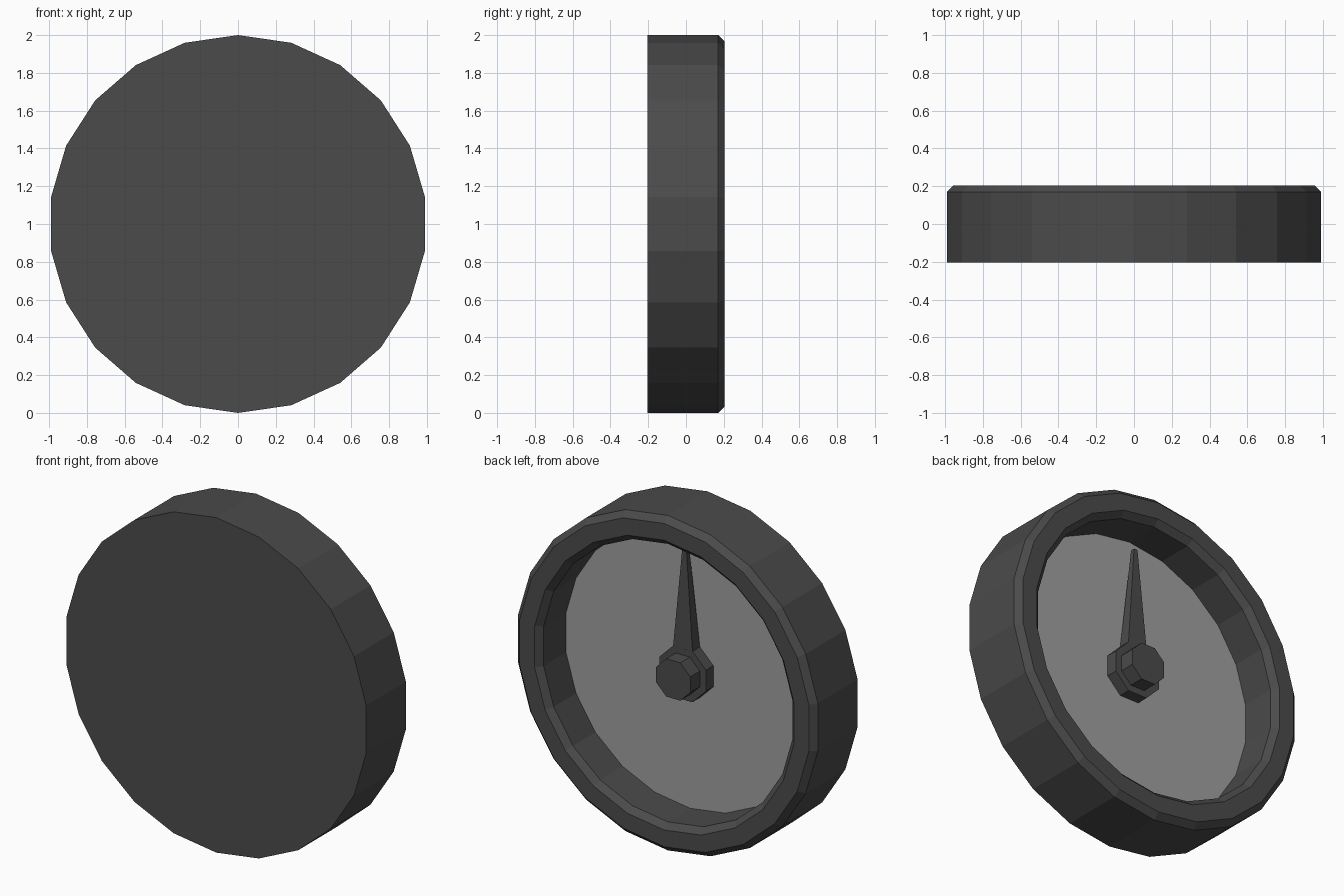
import bpy, bmesh, math

if "Cube" in bpy.data.objects:
    bpy.data.objects.remove(bpy.data.objects["Cube"])


def material(name, v):
    m = bpy.data.materials.new(name)
    m.diffuse_color = (v, v, v, 1)
    m.use_nodes = True
    m.node_tree.nodes["Principled BSDF"].inputs["Base Color"].default_value = m.diffuse_color
    return m


dark = material("dark_grey", 0.07)
light = material("light_grey", 0.35)


def finish(name, bm, mat):
    bmesh.ops.recalc_face_normals(bm, faces=bm.faces)
    me = bpy.data.meshes.new(name)
    bm.to_mesh(me)
    bm.free()
    ob = bpy.data.objects.new(name, me)
    ob.data.materials.append(mat)
    bpy.context.collection.objects.link(ob)
    return ob


def ring(bm, r, y, n, turn=0.0):
    return [bm.verts.new((r * math.sin(2 * math.pi * (i + turn) / n), y,
                          1 + r * math.cos(2 * math.pi * (i + turn) / n)))
            for i in range(n)]


def lathe(name, profile, n, mat, turn=0.0):
    """Flat-sided solid around the y axis; (radius, y) profile, closed at both ends."""
    bm = bmesh.new()
    rings = [ring(bm, r, y, n, turn) for r, y in profile]
    for a, b in zip(rings, rings[1:]):
        for i in range(n):
            j = (i + 1) % n
            bm.faces.new((a[i], a[j], b[j], b[i]))
    bm.faces.new(rings[0])
    bm.faces.new(rings[-1])
    return finish(name, bm, mat)


# Case: solid front, chamfered rim, recess open to the back
lathe("gauge_case", [(1, -0.205), (1, 0.17), (0.965, 0.205), (0.865, 0.205),
                     (0.83, 0.17), (0.83, -0.05)], 22, dark)

# Dial plate on the recess floor
lathe("dial_plate", [(0.829, -0.05), (0.829, -0.04)], 22, light)

# Octagonal hub and cap
lathe("needle_hub", [(0.165, -0.04), (0.165, 0.03)], 8, dark, 0.5)
lathe("hub_cap", [(0.122, 0.03), (0.122, 0.12)], 8, dark, 0.5)

# Tapered needle growing out of the hub's top side
bm = bmesh.new()
ends = []
for z, w, y0, y1 in ((1.15, 0.064, -0.04, 0.03), (1.76, 0.012, -0.01, 0.015)):
    ends.append([bm.verts.new(p) for p in
                 ((-w, y0, z), (w, y0, z), (w, y1, z), (-w, y1, z))])
a, b = ends
for i in range(4):
    j = (i + 1) % 4
    bm.faces.new((a[i], a[j], b[j], b[i]))
bm.faces.new(a)
bm.faces.new(b)
finish("needle", bm, dark)
